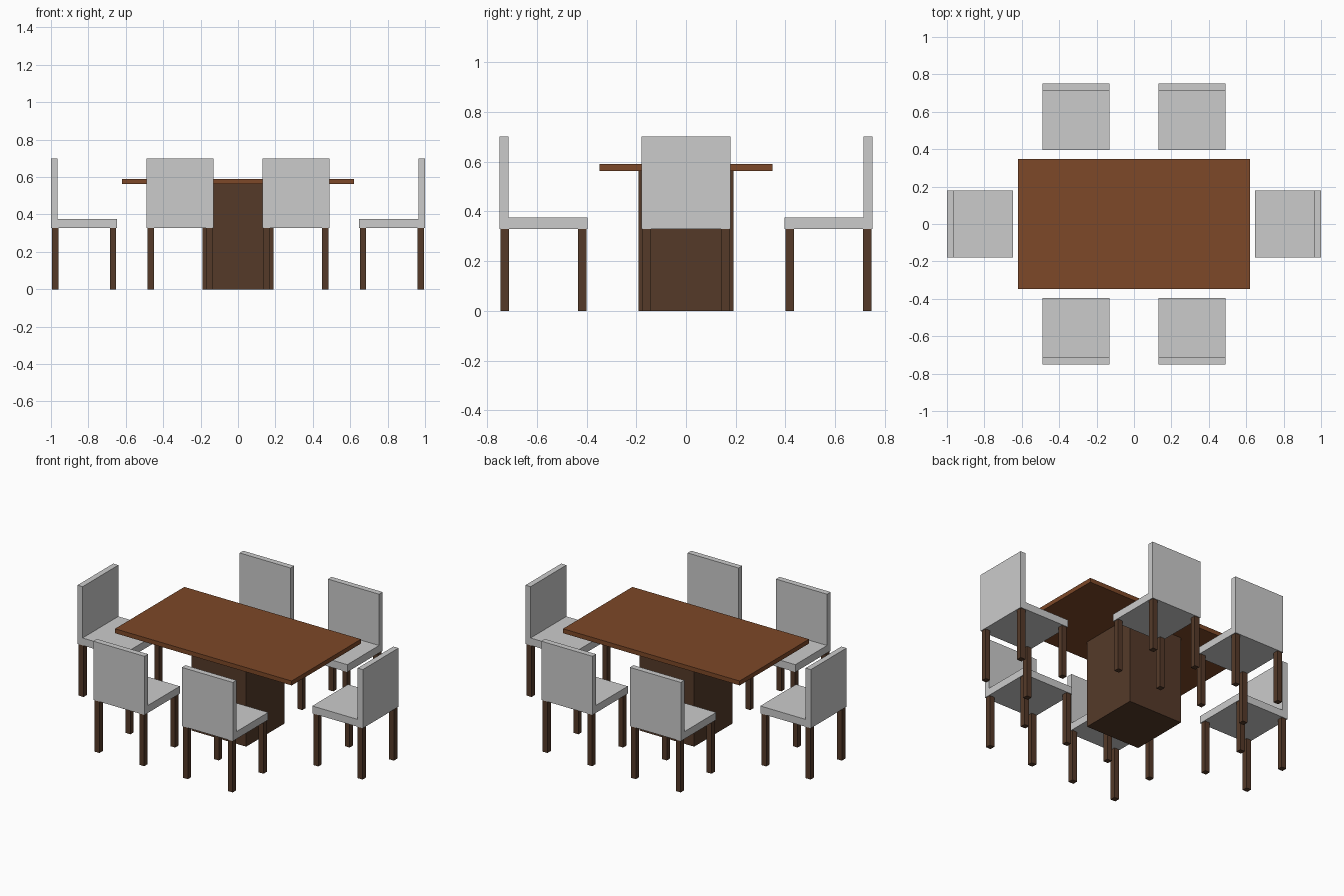
import bpy, bmesh, math
from mathutils import Matrix, Vector

if "Cube" in bpy.data.objects:
    bpy.data.objects.remove(bpy.data.objects["Cube"])


def material(name, rgb):
    m = bpy.data.materials.new(name)
    m.diffuse_color = (*rgb, 1)
    m.use_nodes = True
    m.node_tree.nodes["Principled BSDF"].inputs["Base Color"].default_value = m.diffuse_color
    return m


top_wood = material("warm_wood", (0.205, 0.065, 0.021))
dark_wood = material("dark_wood", (0.09, 0.042, 0.022))


def make_object(name, bm, mat=None, matrix=Matrix()):
    bmesh.ops.recalc_face_normals(bm, faces=bm.faces)
    mesh = bpy.data.meshes.new(name)
    bm.to_mesh(mesh)
    bm.free()
    if mat:
        mesh.materials.append(mat)
    ob = bpy.data.objects.new(name, mesh)
    ob.matrix_world = matrix
    bpy.context.collection.objects.link(ob)
    return ob


def box(name, center, size, mat=None, matrix=Matrix()):
    bm = bmesh.new()
    bmesh.ops.create_cube(bm, size=1, matrix=Matrix.Translation(center) @ Matrix.Diagonal((*size, 1)))
    return make_object(name, bm, mat, matrix)


# Table
box("table_top", (0, 0, 0.576), (1.238, 0.694, 0.028), top_wood)
box("table_pedestal", (0, 0, 0.281), (0.382, 0.382, 0.562), dark_wood)

# Chair: L-shaped seat and back, facing +y, plus four square legs
W, D, BACK, LEG = 0.358, 0.354, 0.036, 0.034
SEAT_Z, SEAT_TOP, BACK_TOP = 0.328, 0.375, 0.70


def chair(label, x, y, angle):
    place = Matrix.Translation((x, y, 0)) @ Matrix.Rotation(math.radians(angle), 4, 'Z')
    h = D / 2
    profile = [(-h, SEAT_Z), (h, SEAT_Z), (h, SEAT_TOP),
               (BACK - h, SEAT_TOP), (BACK - h, BACK_TOP), (-h, BACK_TOP)]
    bm = bmesh.new()
    face = bm.faces.new([bm.verts.new((-W / 2, py, pz)) for py, pz in profile])
    ext = bmesh.ops.extrude_face_region(bm, geom=[face], use_keep_orig=True)
    bmesh.ops.translate(bm, vec=Vector((W, 0, 0)),
                        verts=[g for g in ext["geom"] if isinstance(g, bmesh.types.BMVert)])
    make_object(label + "_seat_and_back", bm, None, place)
    inset = 0.005 + LEG / 2
    for sx, side in ((-1, "left"), (1, "right")):
        for sy, end in ((-1, "back"), (1, "front")):
            box(f"{label}_{end}_{side}_leg",
                (sx * (W / 2 - inset), sy * (h - inset), SEAT_Z / 2),
                (LEG, LEG, SEAT_Z), dark_wood, place)


# Two chairs on each long side, one at each end, all facing the table
for i, x in enumerate((-0.31, 0.31), 1):
    chair(f"front_chair_{i}", x, -0.573, 0)
    chair(f"rear_chair_{i}", x, 0.573, 180)
chair("left_end_chair", -0.823, 0, -90)
chair("right_end_chair", 0.823, 0, 90)
